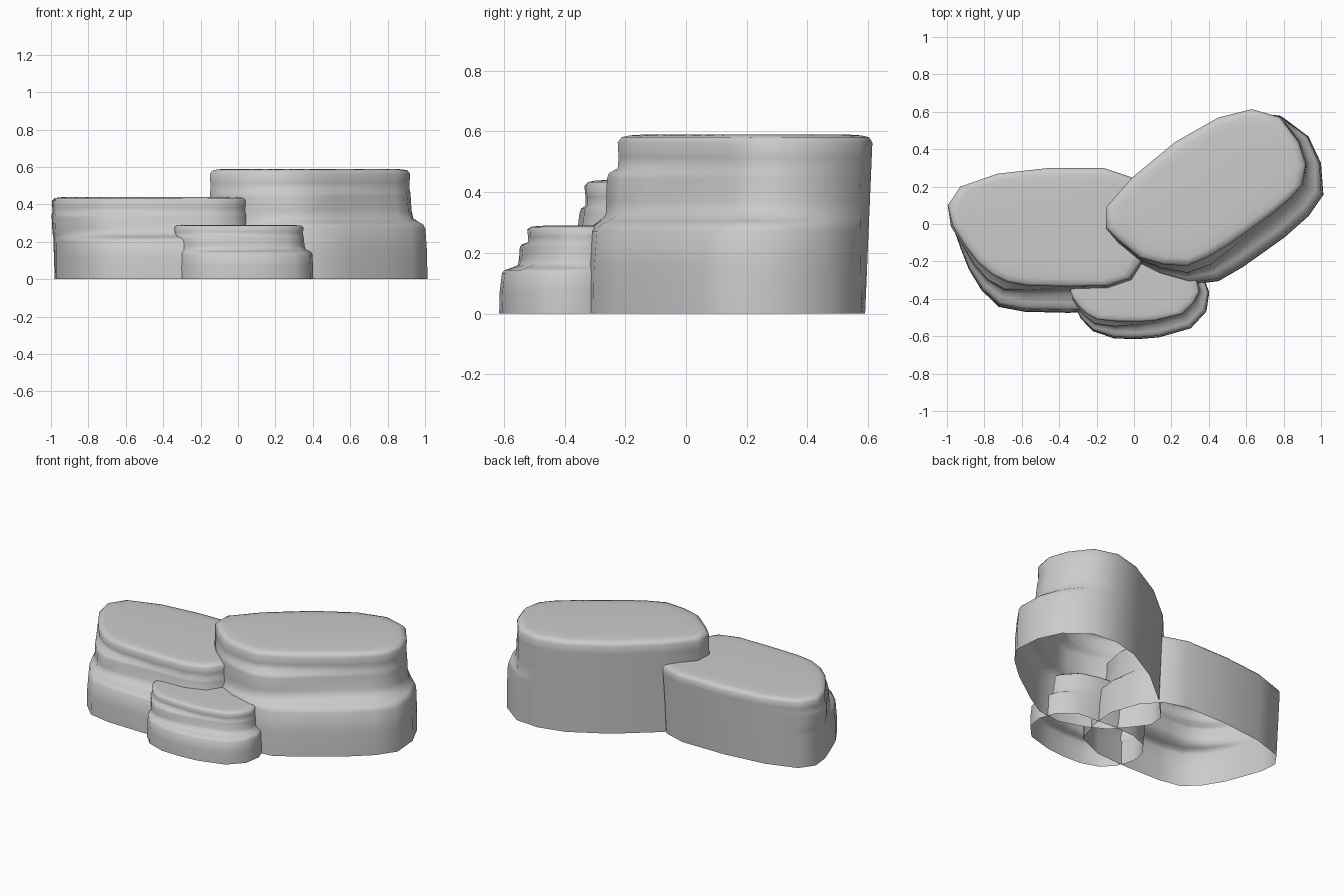
import bpy, bmesh
from mathutils import Vector

if "Cube" in bpy.data.objects:
    bpy.data.objects.remove(bpy.data.objects["Cube"])

# Outward spread of the foot around the outline: left end, front, right end, back
SPREAD = [-.015, 0, .03, .06, .10, .14, .14, .14, .135, .125, .08, .06, .01,
          -.025, -.025, -.025, -.025, -.02]
# Strength of the short upper ledge, which fades out along the front
LEDGE = [.5, 1, 1, 1, 1, .8, .35] + [0] * 11

# Side profile: height fraction, share of spread, extra share on the upper ledge
PROFILE = [(0, 1, 0), (.25, .98, 0), (.46, .90, 0), (.495, .80, 0),
           (.515, .62, 0), (.55, .22, .18), (.62, .10, .28), (.75, .04, .32),
           (.785, .02, .27), (.81, -.03, .03), (.87, -.03, 0), (.955, 0, 0)]
# Rounded rim: height fraction, inset distance
RIM = [(.985, .014), (.995, .045), (1, .10)]


def rock(name, height, spread, outline):
    pts = [Vector(p) for p in outline]
    n = len(pts)
    normals = []
    for i in range(n):
        t = ((pts[i] - pts[i - 1]).normalized()
             + (pts[(i + 1) % n] - pts[i]).normalized()).normalized()
        normals.append(Vector((t.y, -t.x)))
    centre = sum(pts, Vector((0, 0))) / n
    bm = bmesh.new()
    rings = []
    for z, share, extra in PROFILE:
        ring = []
        for i, p in enumerate(pts):
            s = SPREAD[i]
            k = share + extra * LEDGE[i]
            if s < .02:  # plain back wall: straight taper
                q = p + normals[i] * s * (1 - z)
                q += normals[i] * .03 * extra * LEDGE[i]
            else:
                q = p + normals[i] * s * spread * k
            ring.append(bm.verts.new((q.x, q.y, z * height)))
        rings.append(ring)
    for z, inset in RIM:
        ring = []
        for p in pts:
            d = centre - p
            q = p + d.normalized() * inset * (.5 + .5 * spread)
            ring.append(bm.verts.new((q.x, q.y, z * height)))
        rings.append(ring)
    # Walls and top; the underside stays open
    for a, b in zip(rings, rings[1:]):
        for i in range(n):
            j = (i + 1) % n
            bm.faces.new((a[i], a[j], b[j], b[i]))
    bm.faces.new(rings[-1])
    for f in bm.faces:
        f.smooth = True
    me = bpy.data.meshes.new(name)
    bm.to_mesh(me)
    bm.free()
    ob = bpy.data.objects.new(name, me)
    bpy.context.collection.objects.link(ob)
    return ob


# Tall rock on the right
rock("tall_rock", .59, 1, [
    (-.15, -.02), (-.08, -.09), (.03, -.18), (.15, -.215), (.28, -.225),
    (.39, -.18), (.51, -.11), (.72, .04), (.84, .14), (.90, .21), (.92, .32),
    (.88, .44), (.78, .57), (.63, .615), (.45, .57), (.22, .44), (-.01, .25),
    (-.15, .09)])

# Middle rock on the left
rock("middle_rock", .44, 1, [
    (-.995, .10), (-.97, -.01), (-.90, -.12), (-.84, -.20), (-.76, -.27),
    (-.68, -.31), (-.57, -.33), (-.35, -.335), (-.14, -.33), (-.02, -.29),
    (.04, -.20), (.07, -.05), (.06, .12), (-.01, .25), (-.16, .30),
    (-.46, .30), (-.73, .27), (-.93, .20)])

# Low rock at the front
rock("low_rock", .29, .66, [
    (-.34, -.36), (-.325, -.40), (-.295, -.44), (-.26, -.475), (-.20, -.51),
    (-.10, -.52), (.02, -.523), (.12, -.515), (.26, -.48), (.32, -.42),
    (.35, -.36), (.33, -.28), (.25, -.19), (.12, -.15), (0, -.14),
    (-.15, -.15), (-.27, -.20), (-.33, -.29)])
